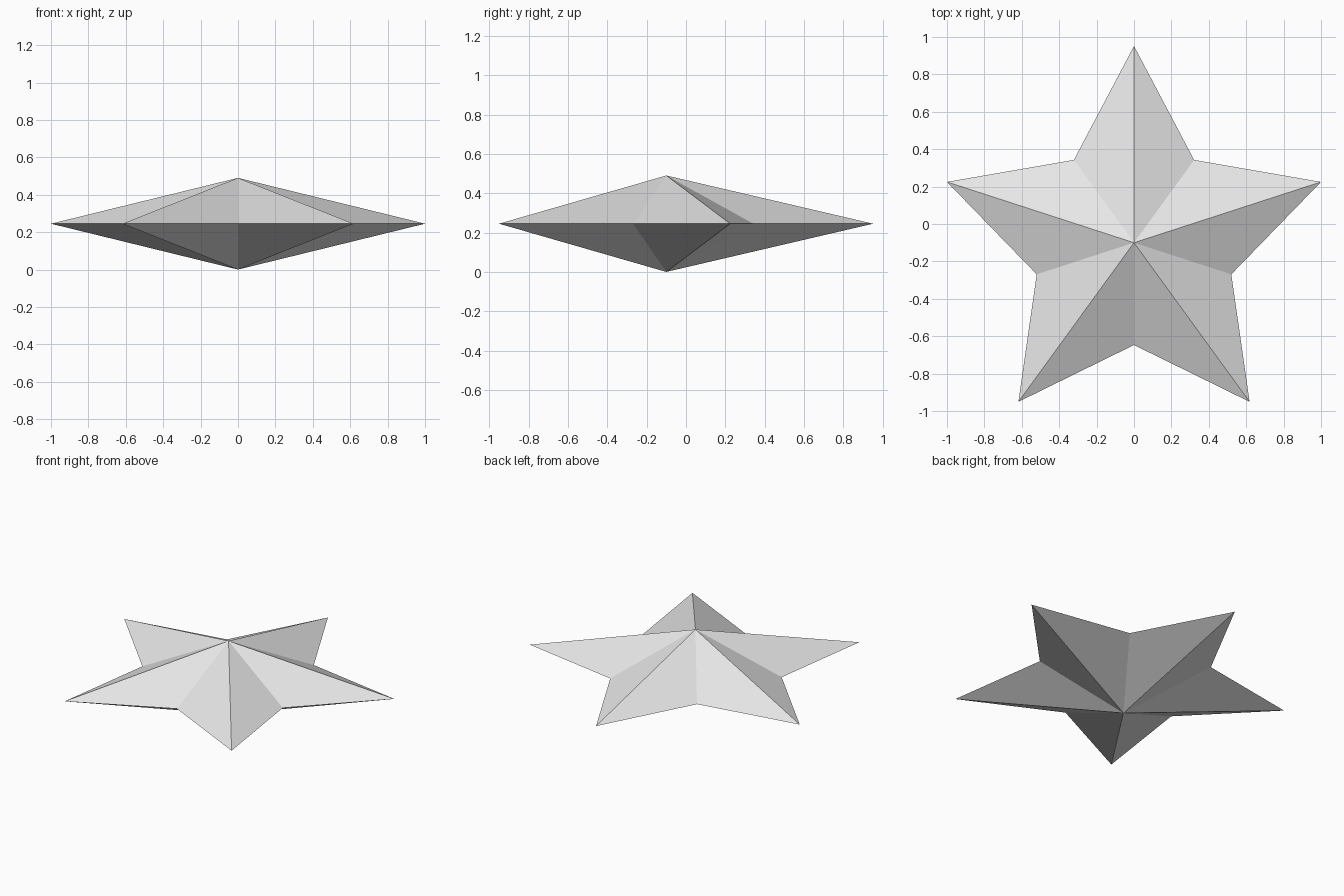
import bpy
import bmesh
from math import sin, cos, pi

cube = bpy.data.objects.get("Cube")
if cube:
    bpy.data.objects.remove(cube, do_unlink=True)

POINTS = 5
OUTER, INNER = 1.0515, 0.547
CENTRE_Y = -0.1
HALF_HEIGHT = 0.245

# Single plain grey
grey = bpy.data.materials.new("light_grey")
grey.use_nodes = True
colour = (0.8, 0.8, 0.8, 1.0)
grey.diffuse_color = colour
grey.node_tree.nodes["Principled BSDF"].inputs["Base Color"].default_value = colour

# Star outline, alternating tips and notches, starting from the back tip
bm = bmesh.new()
rim = []
for i in range(2 * POINTS):
    radius = INNER if i % 2 else OUTER
    angle = pi / 2 + i * pi / POINTS
    rim.append(bm.verts.new((radius * cos(angle),
                             CENTRE_Y + radius * sin(angle),
                             HALF_HEIGHT)))

# Upper and lower peaks joined to every outline edge
top = bm.verts.new((0, CENTRE_Y, 2 * HALF_HEIGHT))
bottom = bm.verts.new((0, CENTRE_Y, 0))
for a, b in zip(rim, rim[1:] + rim[:1]):
    bm.faces.new((a, b, top))
    bm.faces.new((b, a, bottom))

mesh = bpy.data.meshes.new("star")
bm.to_mesh(mesh)
bm.free()
mesh.materials.append(grey)
star = bpy.data.objects.new("star", mesh)
bpy.context.collection.objects.link(star)
